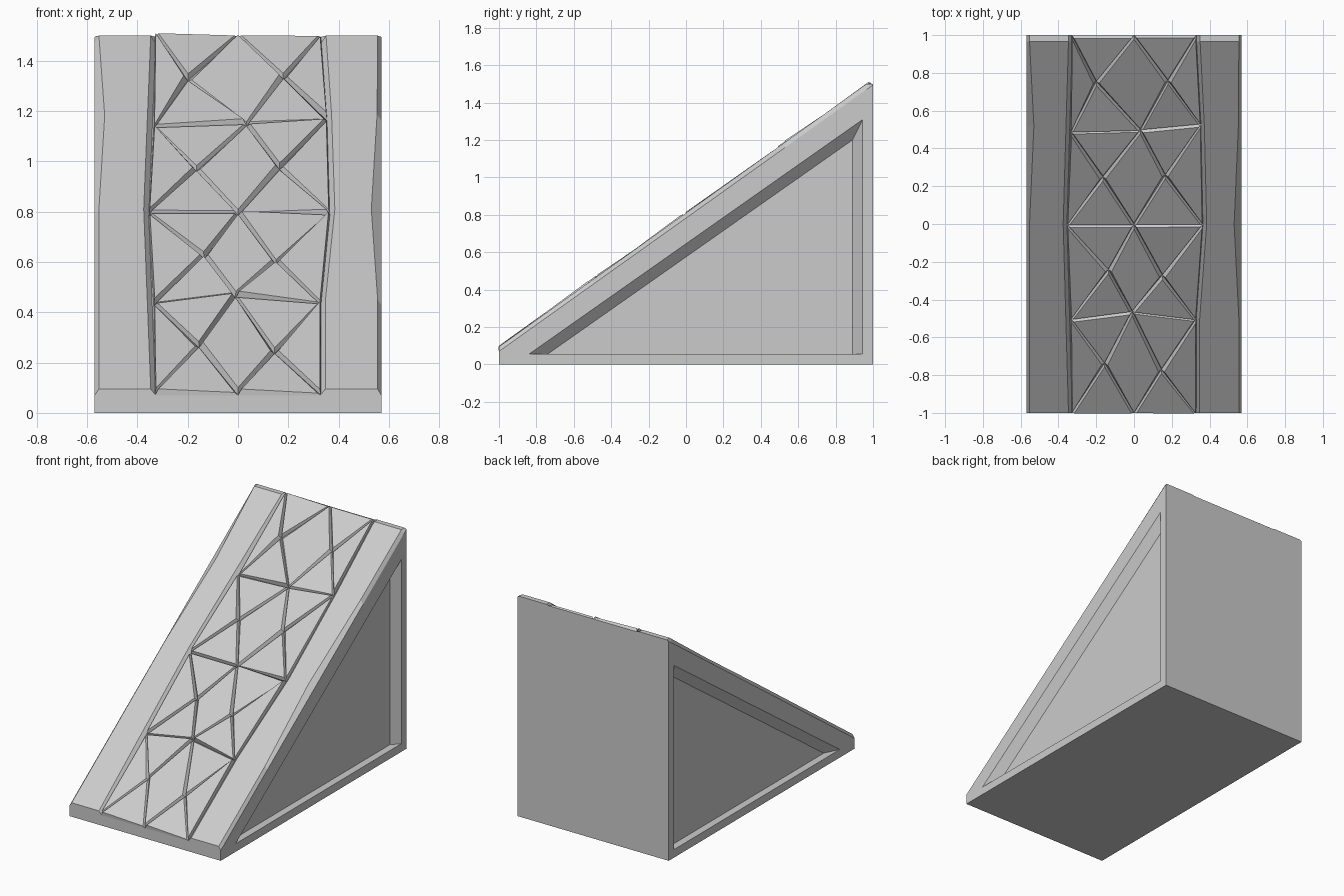
import bpy, bmesh, random
from mathutils import Vector

if "Cube" in bpy.data.objects:
    bpy.data.objects.remove(bpy.data.objects["Cube"])

random.seed(4)
W = 0.57                                  # half width


def floor_z(y):                           # sloping channel floor
    return 0.07 + (y + 1) * 0.7125


def finish(name, bm):
    bmesh.ops.recalc_face_normals(bm, faces=bm.faces)
    me = bpy.data.meshes.new(name)
    bm.to_mesh(me)
    bm.free()
    ob = bpy.data.objects.new(name, me)
    bpy.context.collection.objects.link(ob)
    return ob


# Wedge body with a recessed triangular panel in each side
outer = [(-1, 0), (1, 0), (1, floor_z(1)), (-1, floor_z(-1))]
rim = [(-0.84, 0.055), (0.945, 0.055), (0.945, 1.31)]
inner = [(-0.74, 0.055), (0.89, 0.055), (0.89, 1.2)]
bm = bmesh.new()
sides = []
for s in (-1, 1):
    o = [bm.verts.new((s * W, y, z)) for y, z in outer]
    r = [bm.verts.new((s * W, y, z)) for y, z in rim]
    n = [bm.verts.new((s * (W - 0.05), y, z)) for y, z in inner]
    for f in ((o[0], o[1], r[1], r[0]), (o[1], o[2], r[2], r[1]),
              (o[2], o[3], r[0], r[2]), (o[3], o[0], r[0])):
        bm.faces.new(f)
    for i in range(3):
        j = (i + 1) % 3
        bm.faces.new((r[i], r[j], n[j], n[i]))
    bm.faces.new(n)
    sides.append(o)
for i in range(4):
    j = (i + 1) % 4
    bm.faces.new((sides[0][i], sides[0][j], sides[1][j], sides[1][i]))
finish("ramp_body", bm)


# Raised side rails with worn, kinked chamfers
def rail(name, s, stations):
    bm = bmesh.new()
    rings = []
    for y, x_in, x_out in stations:
        zb = floor_z(y)
        zt = min(1.5, 0.095 + (y + 1) * 0.715)
        pts = [(x_in, zb), (x_in + 0.02, zt), (x_out, zt), (W, zb)]
        rings.append([bm.verts.new((s * x, y, z)) for x, z in pts])
    for a, b in zip(rings, rings[1:]):
        for i in range(4):
            j = (i + 1) % 4
            bm.faces.new((a[i], a[j], b[j], b[i]))
    bm.faces.new(rings[0])
    bm.faces.new(rings[-1])
    finish(name, bm)


rail("left_rail", -1, [(-1, .327, .553), (0, .355, .553), (.52, .34, .53),
                       (.965, .327, .553), (1, .327, .553)])
rail("right_rail", 1, [(-1, .327, .555), (-.5, .328, .555), (0, .365, .53),
                       (.53, .352, .553), (.965, .33, .555), (1, .33, .555)])

# Bevelled paving stones: rows of three nodes with two crossing nodes between
rows = [[(-.33, -1), (0, -1), (.33, -1)],
        [(-.335, -.5), (-.01, -.46), (.33, -.5)],
        [(-.355, 0), (0, 0), (.365, 0)],
        [(-.335, .49), (.035, .5), (.355, .53)],
        [(-.33, 1), (0, 1), (.33, 1)]]
mids = [[(-.155, -.735), (.145, -.77)], [(-.135, -.24), (.15, -.27)],
        [(-.165, .25), (.165, .26)], [(-.2, .755), (.18, .76)]]
bm = bmesh.new()
for lo, hi, (l, r) in zip(rows, rows[1:], mids):
    stones = [(lo[0], lo[1], l), (lo[1], lo[2], r),
              (hi[1], hi[0], l), (hi[2], hi[1], r),
              (lo[0], l, hi[0]), (lo[2], hi[2], r),
              (lo[1], r, hi[1], l)]
    for st in stones:
        face = bm.faces.new([bm.verts.new((x, y, floor_z(y))) for x, y in st])
        face.normal_update()
        if face.normal.z < 0:
            face.normal_flip()
        bmesh.ops.inset_individual(bm, faces=[face], thickness=0.016,
                                   depth=random.uniform(0.013, 0.024))
        # slight tilt of each stone top
        c = face.calc_center_median()
        a, b = random.uniform(-.06, .06), random.uniform(-.04, .04)
        for v in face.verts:
            d = v.co - c
            v.co += Vector((0, 0, a * d.x + b * d.y))
me = bpy.data.meshes.new("paving_stones")
bm.to_mesh(me)
bm.free()
bpy.context.collection.objects.link(bpy.data.objects.new("paving_stones", me))
